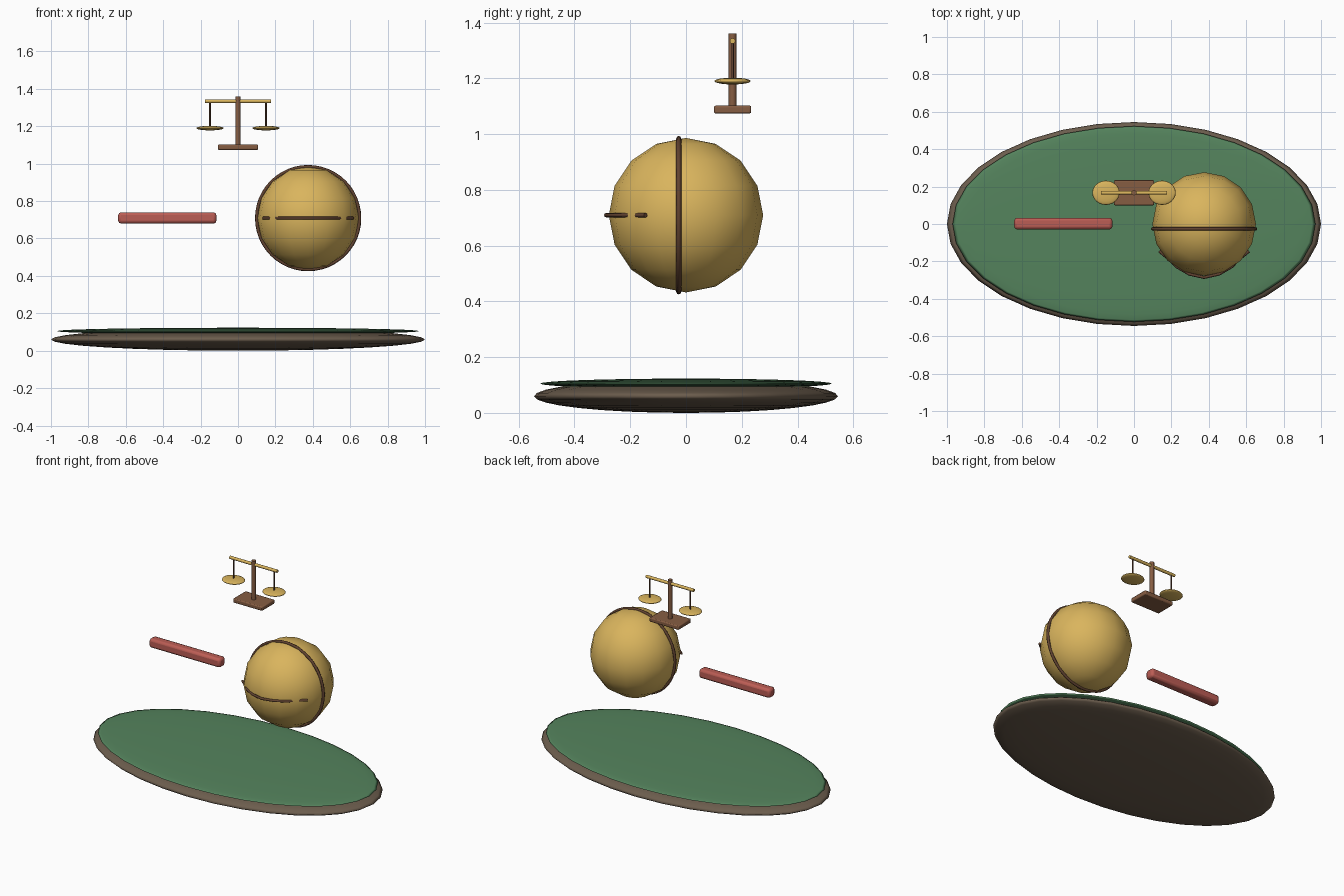
import bpy, math

if "Cube" in bpy.data.objects:
    bpy.data.objects.remove(bpy.data.objects["Cube"])


def material(name, rgb):
    m = bpy.data.materials.new(name)
    m.diffuse_color = (*rgb, 1)
    m.use_nodes = True
    m.node_tree.nodes["Principled BSDF"].inputs["Base Color"].default_value = m.diffuse_color
    return m


GOLD = material("gold", (0.70, 0.46, 0.11))
GREEN = material("green", (0.09, 0.23, 0.11))
RED = material("red", (0.50, 0.11, 0.09))
WOOD = material("wood", (0.24, 0.11, 0.055))
DARK = material("dark_wood", (0.15, 0.11, 0.075))
TRIM = material("trim", (0.12, 0.055, 0.03))


def finish(name, mat, smooth=40):
    ob = bpy.context.object
    ob.name = name
    ob.data.materials.append(mat)
    bpy.ops.object.transform_apply(location=False, rotation=True, scale=True)
    bpy.ops.object.shade_smooth_by_angle(angle=math.radians(smooth))
    return ob


def ball(name, loc, radii, mat, segs, rings):
    bpy.ops.mesh.primitive_uv_sphere_add(segments=segs, ring_count=rings, radius=1, location=loc)
    bpy.context.object.scale = radii
    return finish(name, mat, 180)


def block(name, loc, size, mat, bevel, segs=2):
    bpy.ops.mesh.primitive_cube_add(size=1, location=loc)
    bpy.context.object.scale = size
    ob = finish(name, mat)
    b = ob.modifiers.new("bevel", 'BEVEL')
    b.width, b.segments = bevel, segs
    return ob


def rod(name, loc, radius, length, mat, along_x=False):
    rot = (0, math.pi / 2, 0) if along_x else (0, 0, 0)
    bpy.ops.mesh.primitive_cylinder_add(vertices=12, radius=radius, depth=length,
                                        location=loc, rotation=rot)
    return finish(name, mat)


# Oval base with a green top
ball("base_rim", (0, 0, 0.06), (1, 0.545, 0.06), DARK, 32, 16)
ball("base_top", (0, 0, 0.105), (0.97, 0.523, 0.018), GREEN, 32, 16)

# Large globe with an upright band
CX, CZ = 0.375, 0.709
ball("globe", (CX, 0, CZ), (0.277, 0.277, 0.277), GOLD, 16, 8)
bpy.ops.mesh.primitive_torus_add(major_segments=48, minor_segments=8, major_radius=0.275,
                                 minor_radius=0.009, location=(CX, -0.026, CZ),
                                 rotation=(math.pi / 2, 0, 0))
finish("globe_band", TRIM, 180)

# Thin curved strip across the front of the globe
half = [(0.24, -0.145), (0.21, -0.17), (0.185, -0.188), (0.15, -0.227), (0.08, -0.268)]
path = [(-x, y) for x, y in half] + [(0, -0.286)] + half[::-1]
cu = bpy.data.curves.new("front_strip", 'CURVE')
cu.dimensions = '3D'
cu.bevel_depth, cu.bevel_resolution, cu.use_fill_caps = 0.008, 2, True
sp = cu.splines.new('POLY')
sp.points.add(len(path) - 1)
for p, (x, y) in zip(sp.points, path):
    p.co = (CX + x, y, CZ, 1)
cu.materials.append(TRIM)
strip = bpy.data.objects.new("front_strip", cu)
bpy.context.collection.objects.link(strip)

# Red bar
block("red_bar", (-0.378, 0.002, 0.71), (0.525, 0.062, 0.06), RED, 0.015)

# Balance scale
SY = 0.167
block("scale_foot", (0, SY, 1.088), (0.216, 0.134, 0.028), WOOD, 0.006)
rod("scale_post", (0, SY, 1.225), 0.014, 0.27, WOOD)
rod("scale_beam", (0, SY, 1.334), 0.01, 0.352, GOLD, along_x=True)
for side, s in (("left", -1), ("right", 1)):
    rod(side + "_hanger", (s * 0.15, SY, 1.262), 0.0045, 0.144, TRIM)
    ball(side + "_pan", (s * 0.15, SY, 1.19), (0.073, 0.065, 0.012), GOLD, 24, 12)
